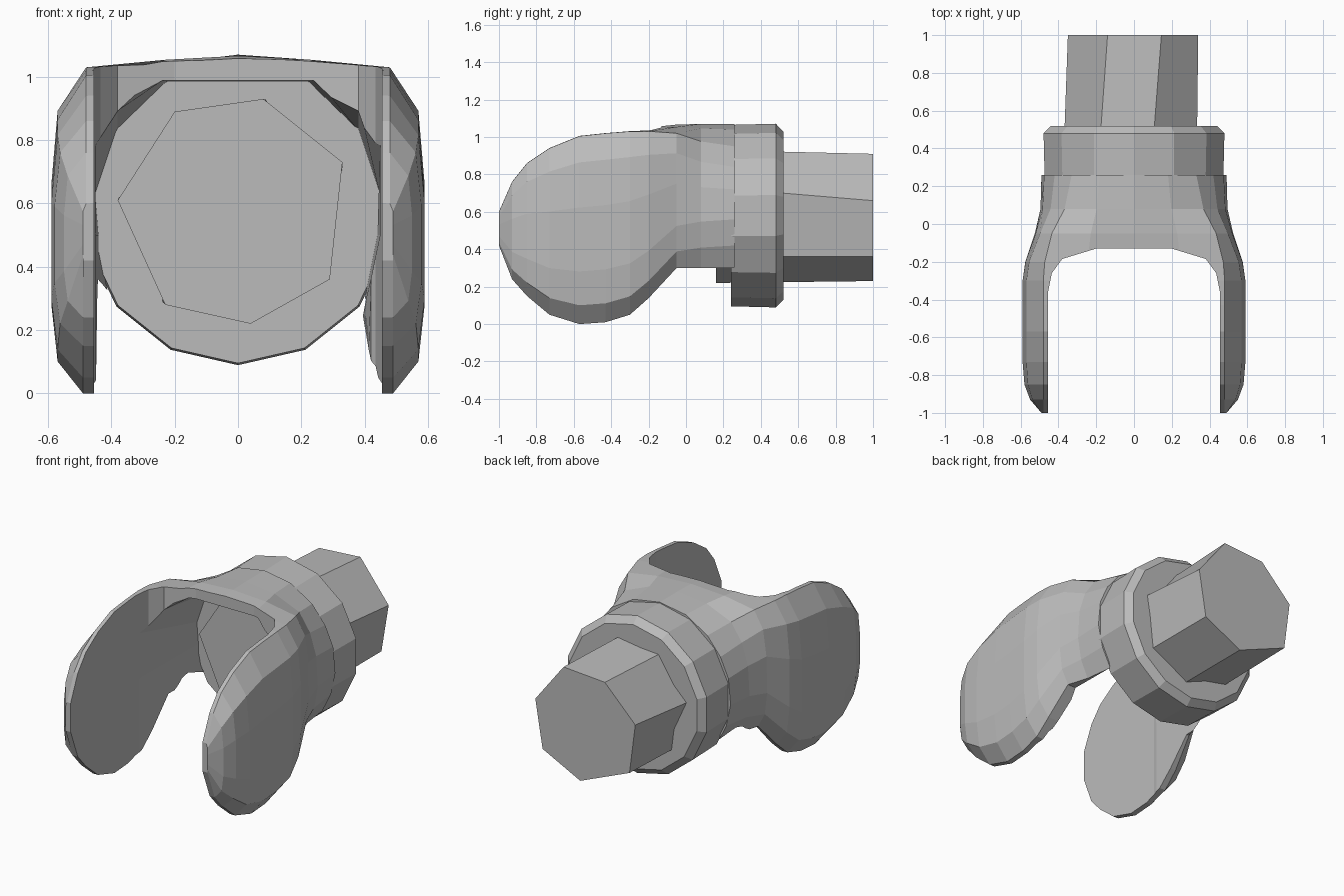
import bpy, bmesh, math

if "Cube" in bpy.data.objects:
    bpy.data.objects.remove(bpy.data.objects["Cube"])

metal = bpy.data.materials.new("plain grey")
metal.diffuse_color = (0.5, 0.5, 0.5, 1)
metal.use_nodes = True
metal.node_tree.nodes["Principled BSDF"].inputs["Base Color"].default_value = metal.diffuse_color


def loft(name, rings):
    """Join equal-length rings of 3D points into a closed, flat-shaded solid."""
    bm = bmesh.new()
    vs = [[bm.verts.new(p) for p in r] for r in rings]
    n = len(vs[0])
    for a, b in zip(vs, vs[1:]):
        for i in range(n):
            j = (i + 1) % n
            bm.faces.new((a[i], a[j], b[j], b[i]))
    bm.faces.new(vs[0])
    bm.faces.new(vs[-1][::-1])
    bmesh.ops.recalc_face_normals(bm, faces=bm.faces)
    me = bpy.data.meshes.new(name)
    bm.to_mesh(me)
    bm.free()
    me.materials.append(metal)
    ob = bpy.data.objects.new(name, me)
    bpy.context.collection.objects.link(ob)
    return ob


def cut(ob, cutter):
    m = ob.modifiers.new("cut", 'BOOLEAN')
    m.operation, m.solver, m.object = 'DIFFERENCE', 'EXACT', cutter
    bpy.context.view_layer.objects.active = ob
    bpy.ops.object.modifier_apply(modifier=m.name)
    bpy.data.objects.remove(cutter)


def mirror(half):
    """Half section (x >= 0) to a whole one."""
    return half + [(-x, z) for x, z in reversed(half) if x > 0]


# Fork: squarish ear sections blending into a round neck along y
neck = [(0, .30), (.40, .30), (.46, .42), (.49, .56), (.475, .72),
        (.42, .84), (.33, .95), (.18, 1.04), (0, 1.07)]
stations = [  # y, bottom, top, half width, blend to neck
    (-1, .42, .60, .49, 0), (-.93, .24, .76, .55, 0), (-.85, .15, .86, .58, 0),
    (-.73, .05, .94, .59, 0), (-.57, 0, 1.005, .59, 0), (-.43, .01, 1.02, .59, 0),
    (-.30, .05, 1.03, .59, 0), (-.20, .13, 1.035, .58, .05), (-.05, .30, 1.05, .54, .3),
    (.08, .30, 1.055, .51, .75), (.26, .27, 1.055, .49, 1)]
rings = []
for y, zb, zt, w, b in stations:
    h = zt - zb
    s = .49 + (w - .49) * .8
    ear = [(0, zb), (.49, zb), (s, zb + .1 * h), (w, zb + .28 * h), (w, zb + .62 * h),
           (s, zb + .86 * h), (.48, zt), (.25, zt + .01), (0, zt + .015)]
    sec = [(p[0] * (1 - b) + q[0] * b, p[1] * (1 - b) + q[1] * b)
           for p, q in zip(ear, neck)]
    rings.append([(x, y, z) for x, z in mirror(sec)])
fork = loft("fork", rings)

# Gap between the ears, rounded in plan
plan = [(.2, -.13), (.38, -.185), (.435, -.26), (.455, -.36), (.455, -1.2)]
cut(fork, loft("gap_cutter", [[(x, y, z) for x, y in mirror(plan)] for z in (-.3, 1.4)]))

# Hollow under the hood
front = [(.25, .99), (.38, .92), (.45, .8), (.45, .5), (.45, -.1)]
back = [(.22, .985), (.38, .83), (.45, .62), (.44, .5), (.32, -.1)]
cut(fork, loft("hood_cutter", [[(x, y, z) for x, z in mirror(h)]
                               for y, h in ((-.4, front), (.3, back))]))

# Collar disc with a chamfered rear edge
collar = loft("collar", [[(r * math.sin(math.tau * i / 14), y,
                           .58 - r * math.cos(math.tau * i / 14)) for i in range(14)]
                         for y, r in ((.24, .485), (.48, .491), (.52, .45))])

# Slightly twisted seven-sided shaft
a = [(-.23, .28), (-.38, .61), (-.2, .89), (.08, .93), (.33, .73), (.29, .36), (.04, .22)]
c = [(-.31, .37), (-.35, .68), (-.14, .89), (.145, .91), (.34, .66), (.29, .36), (.03, .23)]
shaft = loft("shaft", [[(x, .16, z) for x, z in a], [(x, 1, z) for x, z in c]])
